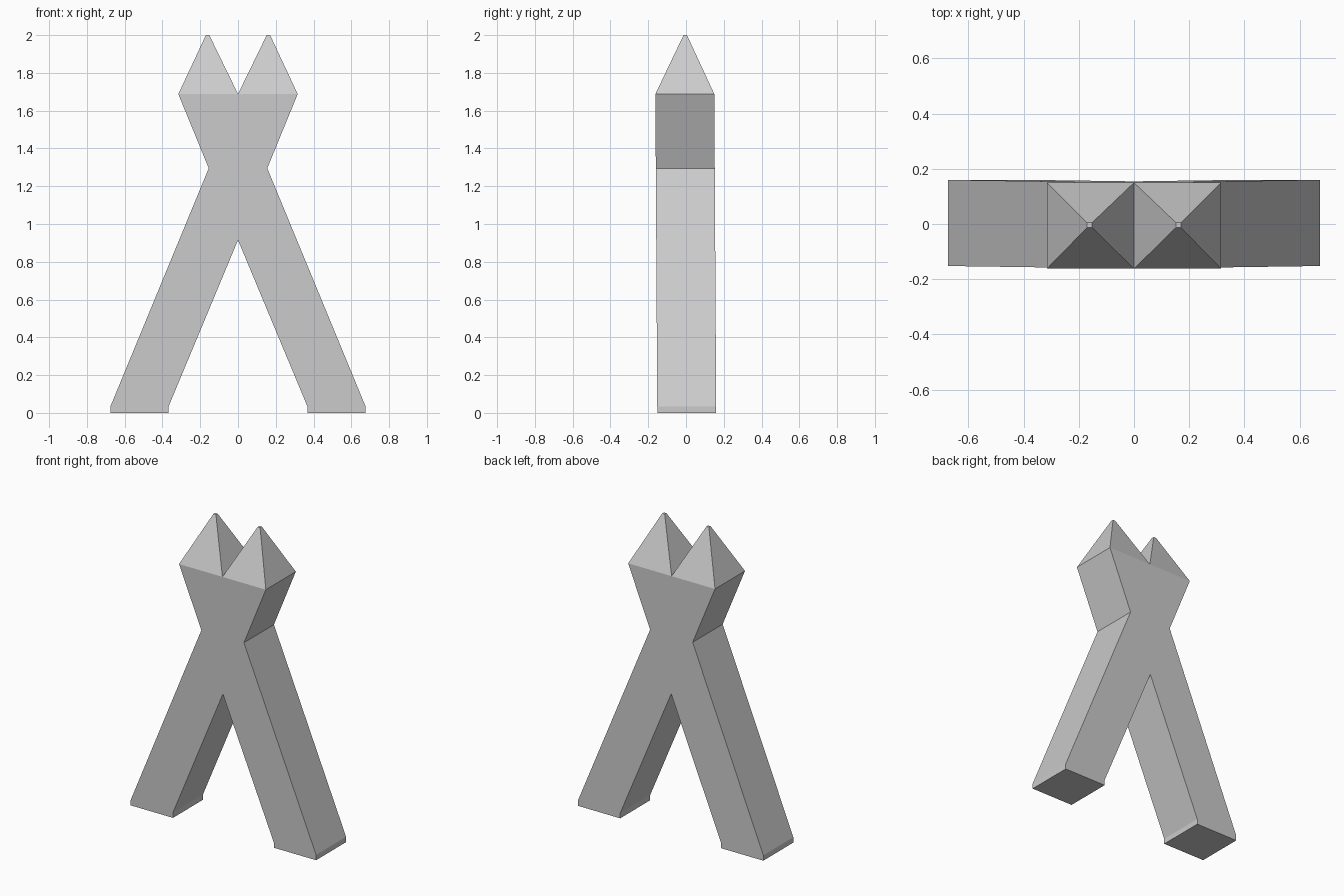
import bpy, bmesh

if "Cube" in bpy.data.objects:
    bpy.data.objects.remove(bpy.data.objects["Cube"])

grey = bpy.data.materials.new("plain grey")
grey.diffuse_color = (0.6, 0.6, 0.6, 1)
grey.use_nodes = True
grey.node_tree.nodes["Principled BSDF"].inputs["Base Color"].default_value = grey.diffuse_color


def lean(v):
    # the whole piece leans very slightly to the front
    v.co.y += 0.004 - 0.006 * v.co.z


def finish(name, bm):
    for v in bm.verts:
        lean(v)
    bmesh.ops.recalc_face_normals(bm, faces=bm.faces)
    me = bpy.data.meshes.new(name)
    bm.to_mesh(me)
    bm.free()
    me.materials.append(grey)
    bpy.context.collection.objects.link(bpy.data.objects.new(name, me))


D = 0.156      # half depth

# crossed beams: right half outline from crotch to top notch, then mirrored
right = [(0, 0.915), (0.367, 0.035), (0.367, 0), (0.675, 0), (0.675, 0.035),
         (0.155, 1.295), (0.316, 1.688), (0, 1.688)]
outline = right + [(-x, z) for x, z in reversed(right[1:-1])]
bm = bmesh.new()
face = bm.faces.new([bm.verts.new((x, -D, z)) for x, z in outline])
ext = bmesh.ops.extrude_face_region(bm, geom=[face])
for v in ext["geom"]:
    if isinstance(v, bmesh.types.BMVert):
        v.co.y = D
# the tops are covered by the points
tops = [f for f in bm.faces if all(v.co.z > 1.6 for v in f.verts)]
bmesh.ops.delete(bm, geom=tops, context='FACES_ONLY')
finish("crossed_beams", bm)

# pointed ends: blunt pyramids
for side, name in ((-1, "left_point"), (1, "right_point")):
    bm = bmesh.new()
    rings = []
    for cx, hx, hy, z in ((0.158, 0.158, D, 1.688), (0.161, 0.009, 0.009, 2.0)):
        rings.append([bm.verts.new((side * cx + sx * hx, sy * hy, z))
                      for sx, sy in ((-1, -1), (1, -1), (1, 1), (-1, 1))])
    base, tip = rings
    for i in range(4):
        j = (i + 1) % 4
        bm.faces.new((base[i], base[j], tip[j], tip[i]))
    bm.faces.new(tip)
    for v in tip:
        v.co.y += 0.004
    bm.normal_update()
    finish(name, bm)
